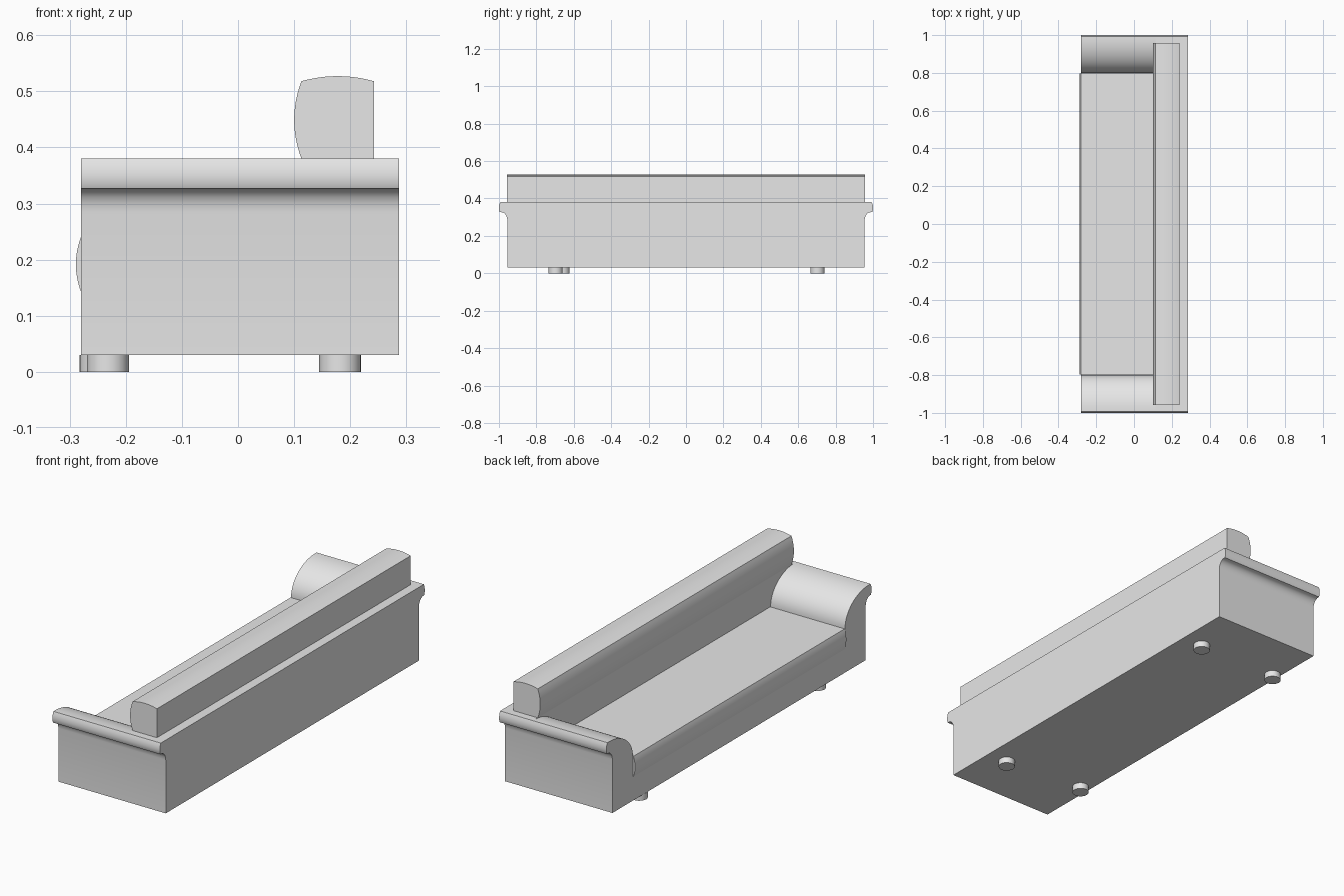
import bpy, bmesh, math
from mathutils import Vector

cube = bpy.data.objects.get("Cube")
if cube:
    bpy.data.objects.remove(cube, do_unlink=True)

grey = bpy.data.materials.new("plain grey")
grey.use_nodes = True
grey.diffuse_color = (0.8, 0.8, 0.8, 1)
grey.node_tree.nodes["Principled BSDF"].inputs["Base Color"].default_value = (0.8, 0.8, 0.8, 1)


def finish(name, bm):
    """Turn a bmesh into a smooth-shaded object with sharp creases."""
    bmesh.ops.recalc_face_normals(bm, faces=bm.faces)
    mesh = bpy.data.meshes.new(name)
    bm.to_mesh(mesh)
    bm.free()
    mesh.materials.append(grey)
    ob = bpy.data.objects.new(name, mesh)
    bpy.context.collection.objects.link(ob)
    bpy.ops.object.select_all(action='DESELECT')
    ob.select_set(True)
    bpy.context.view_layer.objects.active = ob
    bpy.ops.object.shade_smooth_by_angle(angle=math.radians(35))
    return ob


def extrude(name, points, direction):
    """Extrude a closed outline of 3D points along a direction."""
    bm = bmesh.new()
    face = bm.faces.new([bm.verts.new(p) for p in points])
    geom = bmesh.ops.extrude_face_region(bm, geom=[face])["geom"]
    moved = [g for g in geom if isinstance(g, bmesh.types.BMVert)]
    bmesh.ops.translate(bm, verts=moved, vec=Vector(direction))
    return finish(name, bm)


def bow(a, b, bulge, steps=12):
    """Shallow arc from a to b, bulging to the left of travel."""
    a, b = Vector(a), Vector(b)
    d = b - a
    n = Vector((-d.y, d.x)).normalized()
    return [a + d * (i / steps) + n * bulge * (1 - (2 * i / steps - 1) ** 2)
            for i in range(steps + 1)]


FRONT, BACK, BACK_FRONT = -0.28, 0.287, 0.113
SEAT, DECK, ARM_TOP = 0.24, 0.143, 0.38

# Outer side of one arm: straight panel, flared cove, rounded lip
outer = [(0.955, 0.03), (0.955, 0.285), (0.9575, 0.300), (0.963, 0.312),
         (0.971, 0.321), (0.981, 0.326), (0.995, 0.327),
         (0.999, 0.336), (1.0, 0.35), (0.9985, 0.366), (0.993, 0.38)]
# Inner side of one arm: rounded slope down to the seat deck
inner = [(0.98 - 0.18 * math.sin(t), SEAT + 0.14 * math.cos(t))
         for t in (math.pi / 2 * i / 16 for i in range(17))] + [(0.80, DECK)]


def mirrored(half):
    return half + [(-y, z) for y, z in reversed(half)]


# Seat base with both arms
extrude("base_and_arms", [(FRONT, y, z) for y, z in mirrored(outer + inner)],
        (BACK_FRONT - FRONT, 0, 0))

# Solid lower back, with the arm lips running through its ends
extrude("lower_back", [(BACK_FRONT, y, z) for y, z in mirrored(outer)],
        (BACK - BACK_FRONT, 0, 0))

# Seat cushion with bowed front
cushion = bow((FRONT, DECK), (FRONT, SEAT), 0.009) + [(BACK_FRONT, SEAT), (BACK_FRONT, DECK)]
extrude("seat_cushion", [(x, -0.797, z) for x, z in cushion], (0, 1.594, 0))

# Back bolster with bowed front and top
bolster = (bow((0.113, ARM_TOP), (0.113, 0.518), 0.013)
           + bow((0.113, 0.518), (0.242, 0.518), 0.009)[1:] + [(0.242, ARM_TOP)])
extrude("back_bolster", [(x, -0.957, z) for x, z in bolster], (0, 1.914, 0))

# Short round feet
feet = {"back_foot_a": (0.182, -0.697), "back_foot_b": (0.182, 0.703),
        "front_foot_a": (-0.232, -0.66), "front_foot_b": (-0.245, 0.703)}
for name, (cx, cy) in feet.items():
    ring = [(cx + 0.0375 * math.cos(math.tau * i / 24),
             cy + 0.0375 * math.sin(math.tau * i / 24), 0) for i in range(24)]
    extrude(name, ring, (0, 0, 0.03))
